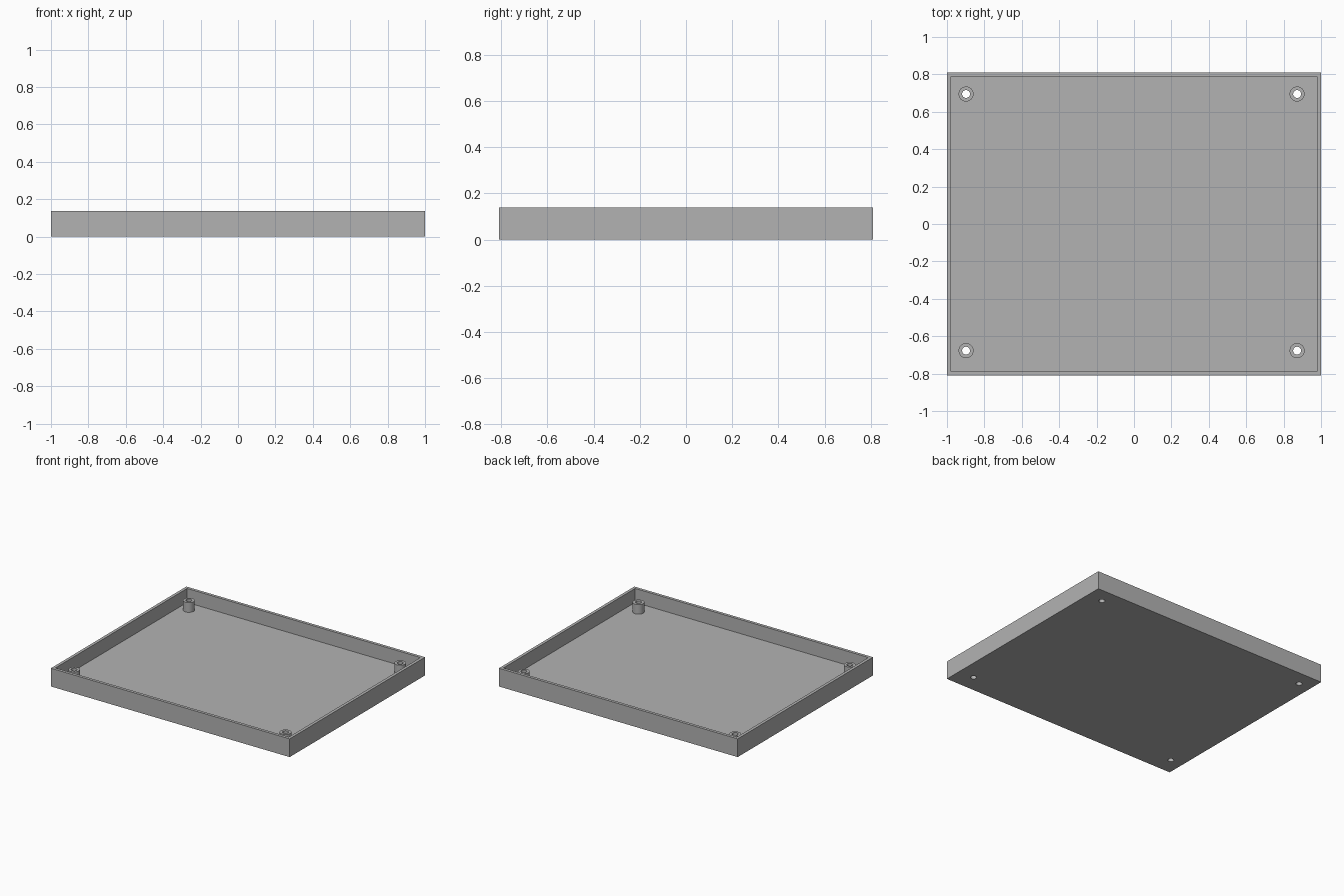
import bpy
import bmesh
import math
from mathutils import Matrix, Vector

WIDTH, DEPTH, HEIGHT = 2.0, 1.62, 0.138
WALL, FLOOR = 0.032, 0.032
BOSS_R, BORE_R, BOSS_TOP = 0.04, 0.021, 0.105
LEFT_X, RIGHT_X, BACK_Y, FRONT_Y = 0.872, -0.898, 0.695, -0.677
SIDES = 48

cube = bpy.data.objects.get("Cube")
if cube:
    bpy.data.objects.remove(cube, do_unlink=True)

# Single grey plastic
grey = bpy.data.materials.new("grey plastic")
grey.use_nodes = True
grey.diffuse_color = (0.45, 0.45, 0.45, 1)
grey.node_tree.nodes["Principled BSDF"].inputs["Base Color"].default_value = grey.diffuse_color


def add_object(name, bm):
    bmesh.ops.recalc_face_normals(bm, faces=bm.faces)
    mesh = bpy.data.meshes.new(name)
    bm.to_mesh(mesh)
    bm.free()
    mesh.materials.append(grey)
    obj = bpy.data.objects.new(name, mesh)
    bpy.context.collection.objects.link(obj)
    return obj


def select_only(obj):
    bpy.ops.object.select_all(action='DESELECT')
    obj.select_set(True)
    bpy.context.view_layer.objects.active = obj


def tube(name, x, y):
    """Standoff: outer side, ring top and bore, lathed from a profile."""
    bm = bmesh.new()
    profile = [(BOSS_R, FLOOR), (BOSS_R, BOSS_TOP), (BORE_R, BOSS_TOP), (BORE_R, FLOOR)]
    verts = [bm.verts.new((r, 0, z)) for r, z in profile]
    edges = [bm.edges.new(pair) for pair in zip(verts, verts[1:] + verts[:1])]
    bmesh.ops.spin(bm, geom=verts + edges, cent=(0, 0, 0), axis=(0, 0, 1),
                   angle=math.tau, steps=SIDES, use_merge=True)
    bmesh.ops.remove_doubles(bm, verts=bm.verts, dist=1e-5)
    bmesh.ops.translate(bm, verts=bm.verts, vec=Vector((x, y, 0)))
    obj = add_object(name, bm)
    select_only(obj)
    bpy.ops.object.shade_smooth_by_angle(angle=math.radians(35))
    return obj


# Open tray: a box whose top is inset to a rim and pushed down to the floor
bm = bmesh.new()
bmesh.ops.create_cube(bm, size=1)
bmesh.ops.scale(bm, vec=(WIDTH, DEPTH, HEIGHT), verts=bm.verts)
bmesh.ops.translate(bm, vec=(0, 0, HEIGHT / 2), verts=bm.verts)
top = max(bm.faces, key=lambda f: f.calc_center_median().z)
bmesh.ops.inset_region(bm, faces=[top], thickness=WALL)
pit = bmesh.ops.extrude_discrete_faces(bm, faces=[top])["faces"]
bmesh.ops.translate(bm, vec=(0, 0, FLOOR - HEIGHT), verts=pit[0].verts)
tray = add_object("tray", bm)

# Corner standoffs, with screw holes cut through the floor below them
corners = {
    "front_left": (LEFT_X, FRONT_Y), "front_right": (RIGHT_X, FRONT_Y),
    "back_left": (LEFT_X, BACK_Y), "back_right": (RIGHT_X, BACK_Y),
}
bm = bmesh.new()
for corner, (x, y) in corners.items():
    tube(corner + "_standoff", x, y)
    bmesh.ops.create_cone(bm, cap_ends=True, segments=SIDES, radius1=BORE_R,
                          radius2=BORE_R, depth=4 * FLOOR,
                          matrix=Matrix.Translation((x, y, 0)))
cutter = add_object("screw_hole_cutter", bm)
cutter.hide_render = True

holes = tray.modifiers.new("screw holes", 'BOOLEAN')
holes.operation = 'DIFFERENCE'
holes.solver = 'EXACT'
holes.object = cutter
select_only(tray)
bpy.ops.object.modifier_apply(modifier=holes.name)
bpy.data.objects.remove(cutter, do_unlink=True)
bpy.ops.object.shade_smooth_by_angle(angle=math.radians(35))
